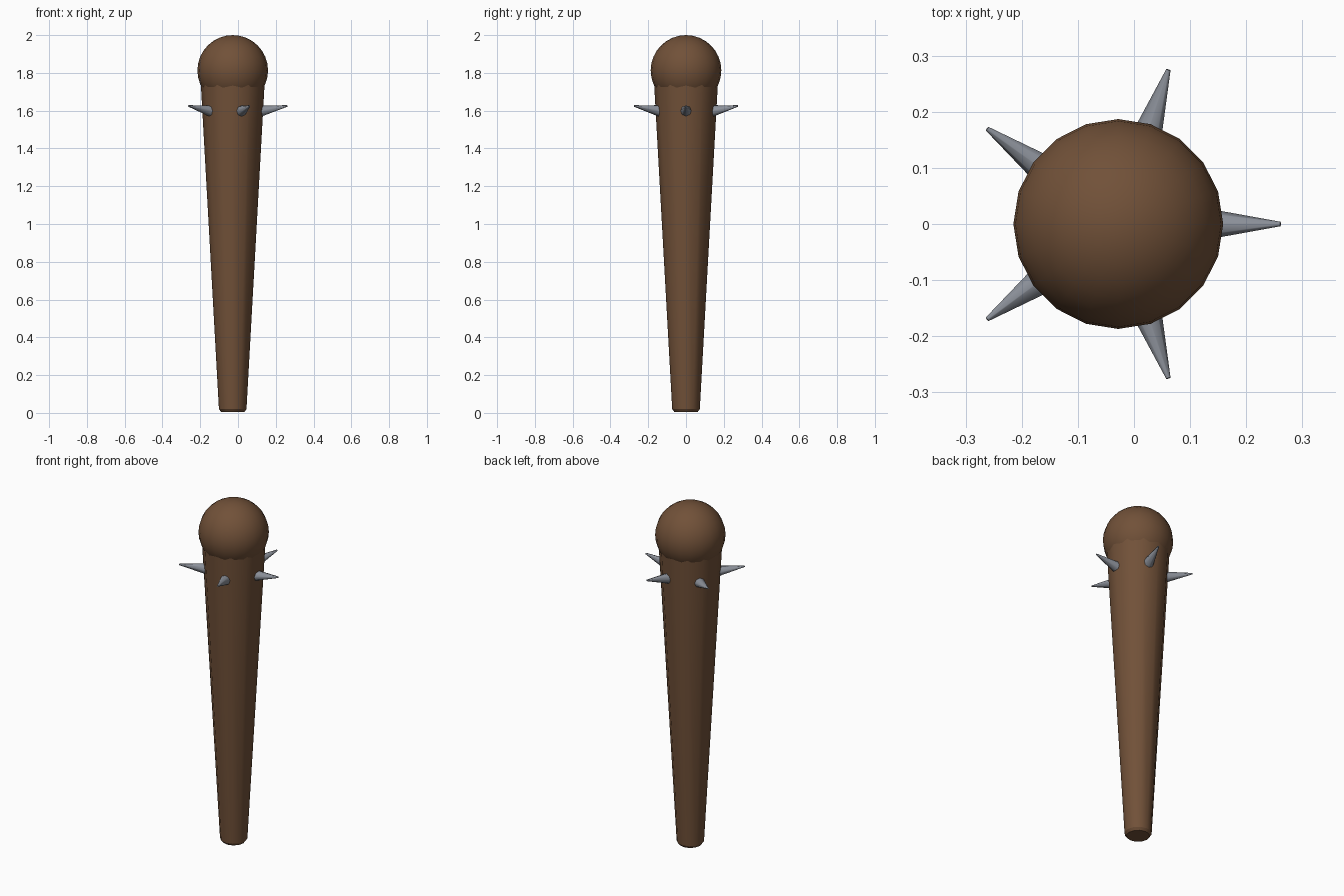
import bpy, math
from mathutils import Vector

if "Cube" in bpy.data.objects:
    bpy.data.objects.remove(bpy.data.objects["Cube"])

CX = -0.028  # axis of the club


def material(name, rgb):
    m = bpy.data.materials.new(name)
    m.diffuse_color = (*rgb, 1)
    m.use_nodes = True
    m.node_tree.nodes["Principled BSDF"].inputs["Base Color"].default_value = m.diffuse_color
    return m


wood = material("brown wood", (0.165, 0.082, 0.040))
metal = material("grey metal", (0.26, 0.28, 0.32))


def finish(name, mat, angle):
    ob = bpy.context.object
    ob.name = name
    ob.data.materials.append(mat)
    bpy.ops.object.shade_smooth_by_angle(angle=math.radians(angle))
    return ob


def frustum(name, mat, a, b, r1, r2, sides, angle):
    """Tapered cylinder from point a to point b."""
    a, b = Vector(a), Vector(b)
    d = b - a
    bpy.ops.mesh.primitive_cone_add(
        vertices=sides, radius1=r1, radius2=r2, depth=d.length,
        location=(a + b) / 2, rotation=d.to_track_quat('Z', 'Y').to_euler())
    return finish(name, mat, angle)


# Tapered shaft with a small rounded butt
frustum("shaft", wood, (CX, 0, 0.02), (CX, 0, 1.80), 0.073, 0.172, 12, 40)
frustum("butt", wood, (CX, 0, 0.005), (CX, 0, 0.02), 0.062, 0.073, 12, 40)

# Rounded head
bpy.ops.mesh.primitive_uv_sphere_add(
    segments=20, ring_count=16, radius=0.187, location=(CX, 0, 1.813))
finish("head", wood, 40)

# Ring of five slightly raised spikes
for i in range(5):
    t = math.radians(72 * i)
    c, s = math.cos(t), math.sin(t)
    frustum(f"spike_{i + 1}", metal,
            (CX + 0.14 * c, 0.14 * s, 1.597), (CX + 0.289 * c, 0.289 * s, 1.625),
            0.031, 0.004, 8, 50)
